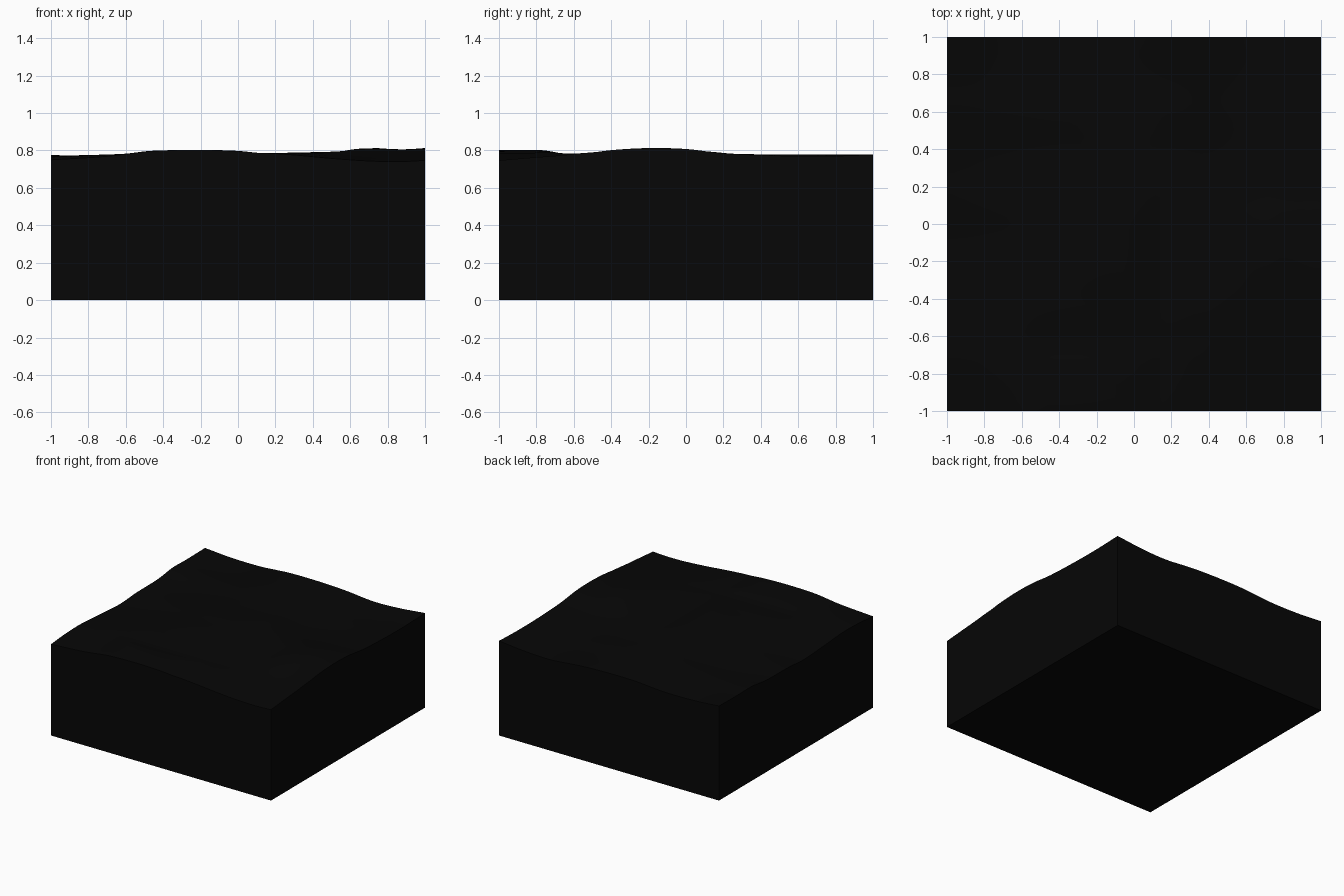
import bpy, bmesh, math

if "Cube" in bpy.data.objects:
    bpy.data.objects.remove(bpy.data.objects["Cube"])

N = 56          # grid divisions of the wavy surface

# Height profiles along the four top edges: (position, z)
FRONT = [(-1, .75), (-.7, .769), (-.47, .796), (-.2, .802), (.0, .796), (.3, .776),
         (.52, .756), (.72, .743), (.88, .741), (1, .747)]
BACK = [(-1, .777), (-.77, .761), (-.5, .759), (-.24, .777), (0, .779), (.26, .77),
        (.54, .747), (.77, .755), (1, .777)]
LEFT = [(-1, .75), (-.8, .765), (-.6, .768), (-.36, .752), (-.1, .738), (.1, .75),
        (.39, .755), (.58, .776), (.75, .774), (1, .777)]
RIGHT = [(-1, .747), (-.85, .76), (-.66, .775), (-.4, .802), (-.2, .813), (0, .808),
         (.2, .785), (.5, .772), (.75, .77), (1, .777)]

# Highest outline seen from the front (over x) and from the right (over y)
CREST_X = [(-1, .78), (-.83, .776), (-.6, .783), (-.47, .798), (-.2, .803), (0, .798),
           (.13, .786), (.3, .789), (.55, .796), (.65, .811), (1, .813)]
CREST_Y = [(-1, .803), (-.77, .802), (-.65, .784), (-.5, .79), (-.35, .808), (-.2, .813),
           (0, .81), (.22, .785), (.35, .78), (1, .78)]

# Gentle swells inside the sheet: (x, y, height, radius)
SWELLS = [(-.15, -.55, -.025, .3), (.7, -.2, .022, .25)]


def profile(pts, u):
    """Smooth Hermite curve through the profile points."""
    def slope(i):
        a, b = pts[max(i - 1, 0)], pts[min(i + 1, len(pts) - 1)]
        return (b[1] - a[1]) / (b[0] - a[0])
    i = 0
    while i < len(pts) - 2 and u > pts[i + 1][0]:
        i += 1
    (x0, z0), (x1, z1) = pts[i], pts[i + 1]
    h = x1 - x0
    t = (u - x0) / h
    return ((2*t**3 - 3*t**2 + 1) * z0 + (t**3 - 2*t**2 + t) * h * slope(i)
            + (3*t**2 - 2*t**3) * z1 + (t**3 - t**2) * h * slope(i + 1))


def height(x, y):
    """Blend the four edge profiles, add swells, keep under the crests."""
    s, t = (x + 1) / 2, (y + 1) / 2
    along_y = (1 - t) * profile(FRONT, x) + t * profile(BACK, x)
    along_x = (1 - s) * profile(LEFT, y) + s * profile(RIGHT, y)
    corners = ((1 - s) * (1 - t) * FRONT[0][1] + s * (1 - t) * FRONT[-1][1]
               + (1 - s) * t * BACK[0][1] + s * t * BACK[-1][1])
    z = along_y + along_x - corners
    fade = min(1, 4 * (1 - abs(x))) * min(1, 4 * (1 - abs(y)))
    for cx, cy, h, r in SWELLS:
        z += fade * h * math.exp(-((x - cx)**2 + (y - cy)**2) / r**2)
    return min(z, profile(CREST_X, x), profile(CREST_Y, y))


# Wavy top sheet
bm = bmesh.new()
bmesh.ops.create_grid(bm, x_segments=N, y_segments=N, size=1)
for v in bm.verts:
    v.co.z = height(v.co.x, v.co.y)

# Straight side walls and flat underside
rim = [e for e in bm.edges if e.is_boundary]
walls = bmesh.ops.extrude_edge_only(bm, edges=rim)["geom"]
for v in walls:
    if isinstance(v, bmesh.types.BMVert):
        v.co.z = 0
bmesh.ops.holes_fill(bm, edges=[e for e in bm.edges if e.is_boundary], sides=0)
bmesh.ops.recalc_face_normals(bm, faces=bm.faces)

mesh = bpy.data.meshes.new("wavy_block")
bm.to_mesh(mesh)
bm.free()
block = bpy.data.objects.new("wavy_block", mesh)
bpy.context.collection.objects.link(block)

# Near-black finish, smooth top with crisp edges
dark = bpy.data.materials.new("dark_surface")
dark.diffuse_color = (.002, .002, .002, 1)
dark.use_nodes = True
dark.node_tree.nodes["Principled BSDF"].inputs["Base Color"].default_value = dark.diffuse_color
mesh.materials.append(dark)
bpy.context.view_layer.objects.active = block
block.select_set(True)
bpy.ops.object.shade_smooth_by_angle(angle=math.radians(35))
